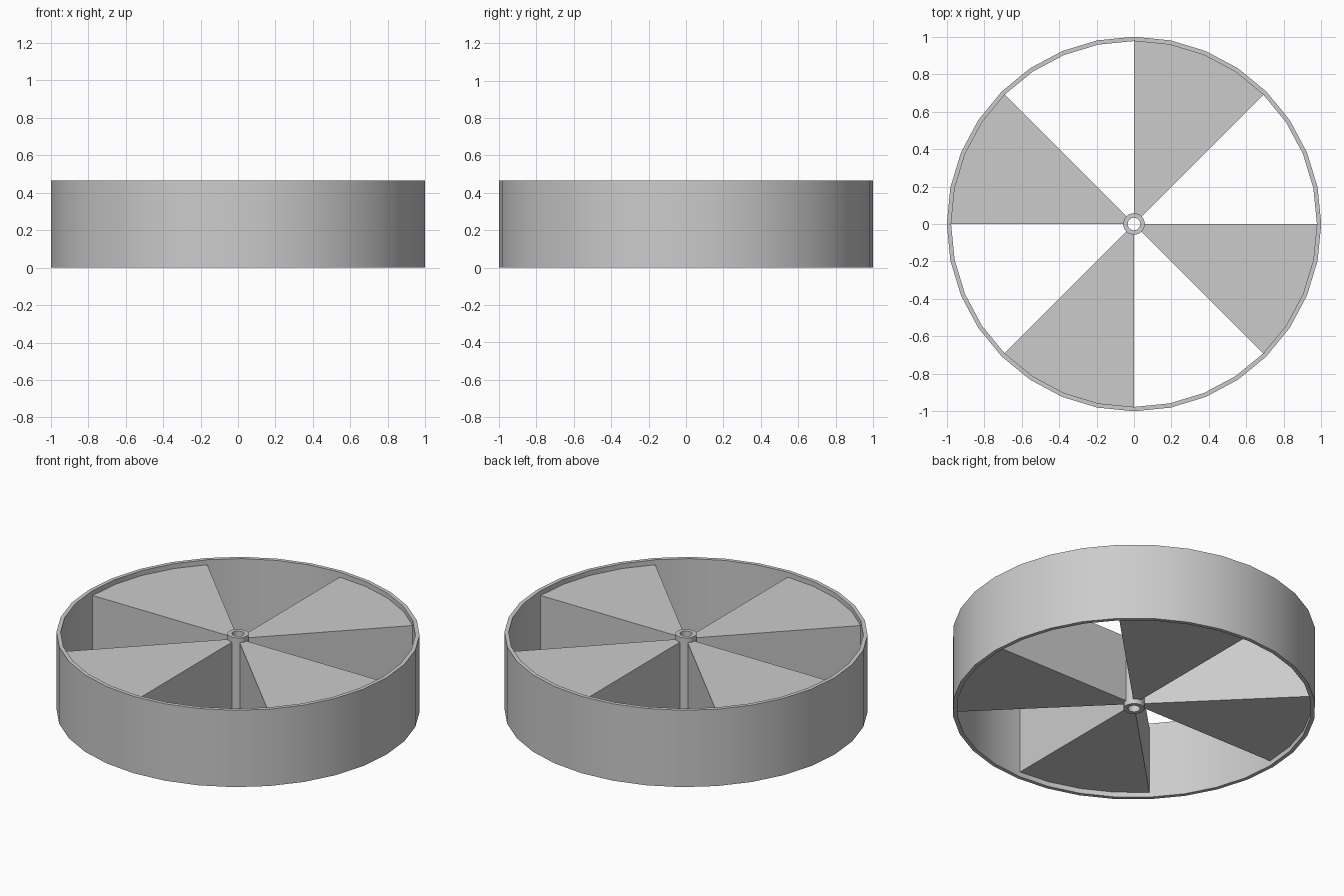
import bpy, bmesh
from math import cos, sin, pi, radians

HEIGHT = 0.467
RECESS = 0.03
SEGMENTS = 32

old = bpy.data.objects.get("Cube")
if old:
    bpy.data.objects.remove(old, do_unlink=True)

grey = bpy.data.materials.new("plain_grey")
grey.use_nodes = True
grey.diffuse_color = (0.6, 0.6, 0.6, 1)
grey.node_tree.nodes["Principled BSDF"].inputs["Base Color"].default_value = grey.diffuse_color


def finish(name, bm):
    bmesh.ops.recalc_face_normals(bm, faces=bm.faces)
    mesh = bpy.data.meshes.new(name)
    bm.to_mesh(mesh)
    bm.free()
    mesh.materials.append(grey)
    obj = bpy.data.objects.new(name, mesh)
    bpy.context.collection.objects.link(obj)
    return obj


def tube(name, outer, inner, segments):
    """Hollow upright cylinder made by turning a rectangular section."""
    bm = bmesh.new()
    section = [(outer, 0), (outer, HEIGHT), (inner, HEIGHT), (inner, 0)]
    rings = [[bm.verts.new((r * cos(a), r * sin(a), z)) for r, z in section]
             for a in (2 * pi * i / segments for i in range(segments))]
    for i, ring in enumerate(rings):
        following = rings[(i + 1) % segments]
        for j in range(4):
            k = (j + 1) % 4
            bm.faces.new((ring[j], following[j], following[k], ring[k]))
    obj = finish(name, bm)
    bpy.ops.object.select_all(action='DESELECT')
    obj.select_set(True)
    bpy.context.view_layer.objects.active = obj
    bpy.ops.object.shade_smooth_by_angle(angle=radians(30))
    return obj


def wedge(name, start, inner=0.05, outer=0.985):
    """Solid eighth of a disc, recessed from both rims."""
    bm = bmesh.new()
    steps = SEGMENTS // 8
    angles = [start + 2 * pi * i / SEGMENTS for i in range(steps + 1)]
    outline = [(outer, a) for a in angles] + [(inner, a) for a in reversed(angles)]
    base = bm.faces.new([bm.verts.new((r * cos(a), r * sin(a), RECESS))
                         for r, a in outline])
    top = bmesh.ops.extrude_face_region(bm, geom=[base])["geom"]
    bmesh.ops.translate(bm, vec=(0, 0, HEIGHT - 2 * RECESS),
                        verts=[v for v in top if isinstance(v, bmesh.types.BMVert)])
    return finish(name, bm)


# Outer rim and hollow hub
tube("outer_rim", 1.0, 0.977, SEGMENTS)
tube("hub", 0.058, 0.034, 16)

# Four wedges, each filling the second half of a quarter
for n in range(4):
    wedge(f"wedge_{n + 1}", pi / 4 + n * pi / 2)
